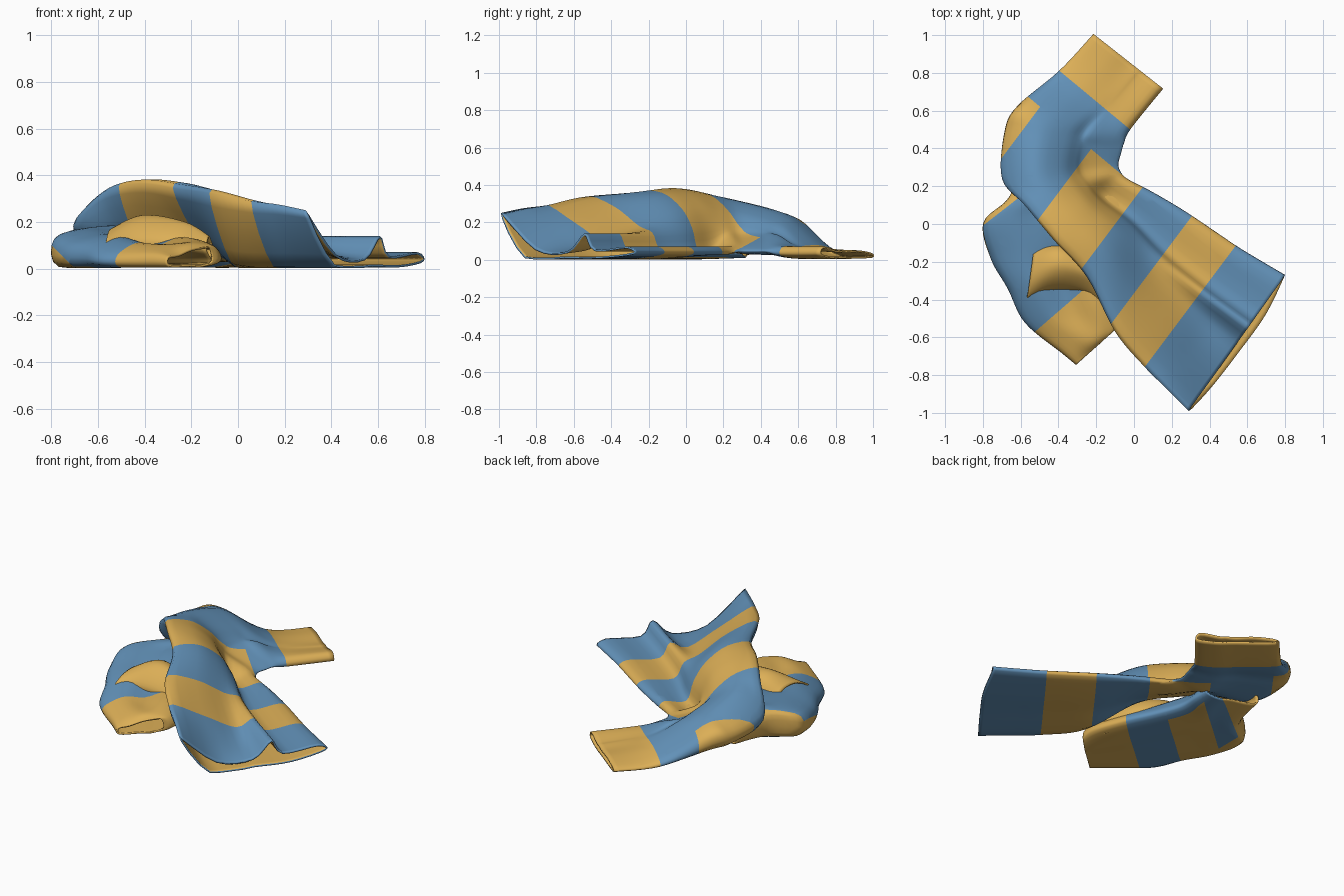
import bpy, bmesh, math
from mathutils import Vector as V


def material(name, col):
    m = bpy.data.materials.new(name)
    m.diffuse_color = (*col, 1)
    return m


BLUE = material("blue_cloth", (0.125, 0.29, 0.49))
YELLOW = material("mustard_cloth", (0.72, 0.43, 0.095))


def catmull(p, t):
    a, b, c, d = p
    return 0.5 * (2 * b + (c - a) * t + (2 * a - 5 * b + 4 * c - d) * t * t
                  + (3 * b - a - 3 * c + d) * t ** 3)


def smooth(pts, n, closed):
    """Resample a point list along a Catmull-Rom curve."""
    k, out = len(pts), []
    for i in range(k if closed else k - 1):
        idx = [(i + o) % k if closed else min(max(i + o, 0), k - 1) for o in (-1, 0, 1, 2)]
        out += [catmull([pts[j] for j in idx], s / n) for s in range(n)]
    return out if closed else out + [pts[-1]]


def cloth_tube(name, rings, cuts, rule, n_len=6, n_ring=4):
    """Loft an open cloth tube, cut it along the stripes and colour it by rule."""
    columns = [smooth([r[j] for r in rings], n_len, False) for j in range(len(rings[0]))]
    rows = [smooth([c[i] for c in columns], n_ring, True) for i in range(len(columns[0]))]
    bm = bmesh.new()
    grid = [[bm.verts.new((p.x, p.y, max(p.z, 0.002))) for p in r] for r in rows]
    m = len(grid[0])
    for r, q in zip(grid, grid[1:]):
        for j in range(m):
            bm.faces.new((r[j], r[(j + 1) % m], q[(j + 1) % m], q[j]))
    for nx, ny, nz, level in cuts:
        no = V((nx, ny, nz))
        bmesh.ops.bisect_plane(bm, geom=bm.verts[:] + bm.edges[:] + bm.faces[:],
                               plane_co=no * (level / no.length_squared), plane_no=no, dist=1e-5)
    for f in bm.faces:
        f.material_index = 1 if rule(*f.calc_center_median()) else 0
        f.smooth = True
    me = bpy.data.meshes.new(name)
    bm.to_mesh(me)
    bm.free()
    me.materials.append(BLUE)
    me.materials.append(YELLOW)
    ob = bpy.data.objects.new(name, me)
    bpy.context.collection.objects.link(ob)
    # cloth thickness, plain mustard lining
    so = ob.modifiers.new("thickness", 'SOLIDIFY')
    so.thickness, so.offset, so.material_offset = 0.01, -1, 1
    return ob


def ring(row, stations, tail, push=V((0, 0, 0))):
    """Cross-section: west edge, top profile heights, east edge, floor side."""
    rx, ry, ex, ey, inset, fz = row[:6]
    r, e = V((rx, ry, 0)), V((ex, ey, 0))
    zs = list(row[6:]) + tail
    pts = [r.lerp(e, t) + V((0, 0, z)) for t, z in zip(stations, zs)]
    floor = [r.lerp(e, t) + V((0, 0, z)) + push
             for t, z in ((0.75, max(0.006, fz * 0.25)), (0.5, max(0.008, fz * 0.6)))]
    return pts + floor + [r.lerp(e, inset) + V((0, 0, fz)) + push * 0.7]


# torso and upper sleeve: one draped tube from hem to cuff
# west x, y, east x, y, floor inset, floor z, heights: ridge, slope, valley, crease
BODY = [
    (0.29, -0.99, 0.795, -0.28, 0.20, 0.008, 0.25, 0.06, 0.045, 0.14),
    (0.17, -0.87, 0.66, -0.20, 0.20, 0.008, 0.275, 0.13, 0.06, 0.14),
    (0.05, -0.75, 0.53, -0.12, 0.20, 0.008, 0.29, 0.20, 0.10, 0.14),
    (-0.10, -0.57, 0.28, 0.05, 0.22, 0.02, 0.32, 0.28, 0.18, 0.145),
    (-0.25, -0.28, 0.10, 0.16, 0.32, 0.11, 0.34, 0.35, 0.26, 0.16),
    (-0.42, -0.09, -0.04, 0.235, 0.26, 0.16, 0.365, 0.365, 0.29, 0.18),
    (-0.57, 0.09, -0.08, 0.28, 0.16, 0.17, 0.33, 0.345, 0.27, 0.18),
    (-0.69, 0.24, -0.09, 0.32, 0.07, 0.13, 0.22, 0.32, 0.26, 0.18),
    (-0.67, 0.49, -0.075, 0.38, 0.04, 0.11, 0.20, 0.27, 0.22, 0.16),
    (-0.60, 0.62, -0.06, 0.43, 0.03, 0.10, 0.20, 0.22, 0.18, 0.13),
    (-0.38, 0.80, -0.02, 0.51, 0.01, 0.015, 0.05, 0.075, 0.075, 0.07),
    (-0.20, 0.995, 0.15, 0.72, 0.01, 0.01, 0.035, 0.05, 0.045, 0.05),
]
body_rings = []
for i, row in enumerate(BODY):
    tail = [0.055, 0.07, 0.03] if i < 6 else [min(row[9], 0.13), 0.07, 0.04 if i < 10 else 0.025]
    push = V((0.03, -0.02, 0)) if i == 0 else V((0, 0, 0))
    body_rings.append(ring(row, (0, 0.26, 0.5, 0.63, 0.71, 0.95, 1), tail, push))

LEVELS = (0.5, 0.22, -0.08, -0.42, -0.77)


def body_yellow(x, y, z):
    s, t = 0.8 * x - 0.6 * y, 0.64 * x + 0.77 * y
    if y > 0.26 and t > 0.16:
        return t > 0.372
    return sum(s < k for k in LEVELS) % 2 == 1


cloth_tube("striped_torso_and_upper_sleeve", body_rings,
           [(0.8, -0.6, 0, k) for k in LEVELS]
           + [(0.64, 0.77, 0, 0.16), (0.64, 0.77, 0, 0.372), (0, 1, 0, 0.26)], body_yellow)

# lower sleeve crumpled beside the torso, cuff first
SLEEVE = [
    (-0.30, -0.74, -0.11, -0.57, 0.02, 0.008, 0.05, 0.06, 0.08, 0.09),
    (-0.37, -0.68, -0.08, -0.53, 0.02, 0.008, 0.06, 0.09, 0.11, 0.11),
    (-0.56, -0.52, -0.08, -0.42, 0.02, 0.008, 0.06, 0.11, 0.10, 0.13),
    (-0.65, -0.34, -0.14, -0.25, 0.02, 0.008, 0.09, 0.14, 0.11, 0.14),
    (-0.74, -0.18, -0.22, -0.08, 0.02, 0.008, 0.10, 0.15, 0.15, 0.17),
    (-0.785, 0.01, -0.28, 0.08, 0.04, 0.008, 0.13, 0.17, 0.17, 0.18),
    (-0.65, 0.15, -0.28, 0.20, 0.05, 0.02, 0.15, 0.18, 0.18, 0.16),
    (-0.60, 0.36, -0.28, 0.30, 0.05, 0.04, 0.10, 0.14, 0.14, 0.12),
]


def sleeve_yellow(x, y, z):
    p = 0.65 * x - 0.75 * y
    return (p > 0.087 or y - 0.78 * x > 0.615 or (x + z < -0.70 and y > -0.25)
            or (z < 0.014 and -0.38 < p < -0.15))


cloth_tube("striped_lower_sleeve",
           [ring(r, (0, 0.25, 0.5, 0.75, 0.95, 1), [0.09, 0.03]) for r in SLEEVE],
           [(0.65, -0.75, 0, k) for k in (0.087, -0.15, -0.38)]
           + [(-0.78, 1, 0, 0.615), (1, 0, 1, -0.70)], sleeve_yellow)

# mustard fold lying across the lower sleeve
FOLD = [
    (-0.14, -0.46, -0.11, -0.38, 0.05, 0.07, 0.10, 0.13, 0.14, 0.12),
    (-0.26, -0.36, -0.20, -0.20, 0.05, 0.08, 0.12, 0.17, 0.20, 0.17),
    (-0.44, -0.345, -0.38, -0.10, 0.05, 0.08, 0.13, 0.20, 0.23, 0.20),
    (-0.565, -0.39, -0.53, -0.13, 0.05, 0.08, 0.115, 0.155, 0.17, 0.155),
]
cloth_tube("sleeve_fold",
           [ring(r, (0, 0.25, 0.55, 0.85, 1), [0.1]) for r in FOLD], [], lambda x, y, z: True)
